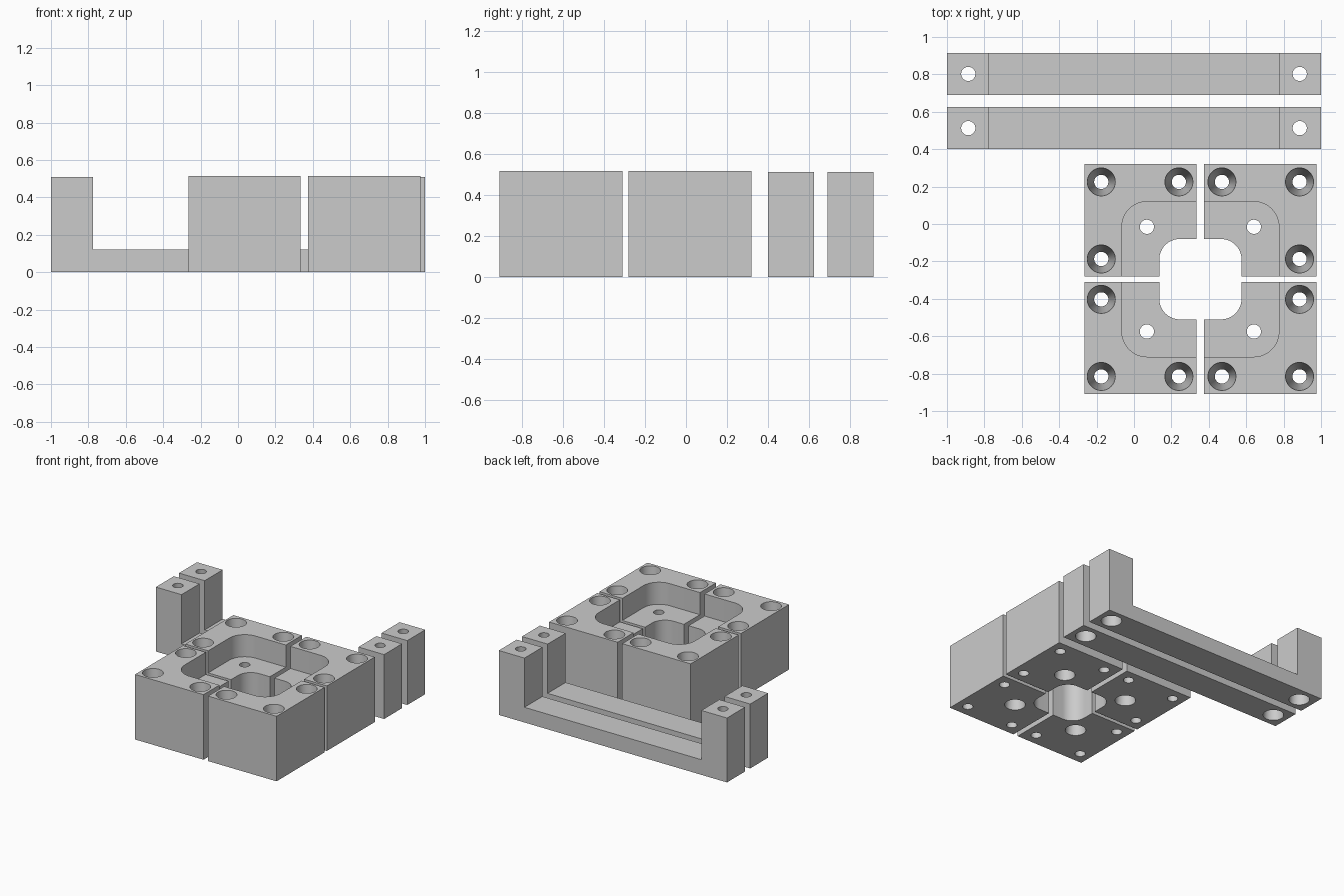
import bpy, bmesh, math
from mathutils import Matrix, Vector

default = bpy.data.objects.get("Cube")
if default:
    bpy.data.objects.remove(default, do_unlink=True)

grey = bpy.data.materials.new("machined grey")
grey.use_nodes = True
grey.diffuse_color = (0.6, 0.6, 0.6, 1)
grey.node_tree.nodes["Principled BSDF"].inputs["Base Color"].default_value = (0.6, 0.6, 0.6, 1)

CX, CY = 0.355, -0.295              # centre of the four-block cluster
HEIGHT, FLOOR = 0.515, 0.34         # block top and pocket floor
WIDE, NARROW = 0.075, 0.038         # ends of the tapered holes


def make(name, bm):
    bmesh.ops.recalc_face_normals(bm, faces=bm.faces)
    mesh = bpy.data.meshes.new(name)
    bm.to_mesh(mesh)
    bm.free()
    mesh.materials.append(grey)
    obj = bpy.data.objects.new(name, mesh)
    bpy.context.collection.objects.link(obj)
    return obj


def prism(name, points, direction):
    """Extrude a closed outline along a direction."""
    bm = bmesh.new()
    face = bm.faces.new([bm.verts.new(p) for p in points])
    out = bmesh.ops.extrude_face_region(bm, geom=[face])
    verts = [v for v in out["geom"] if isinstance(v, bmesh.types.BMVert)]
    bmesh.ops.translate(bm, verts=verts, vec=Vector(direction))
    return make(name, bm)


def rounded_cutter(name, hx, hy, r, z0, z1):
    points = []
    for k, (sx, sy) in enumerate([(1, 1), (-1, 1), (-1, -1), (1, -1)]):
        for i in range(13):
            a = math.pi / 2 * (k + i / 12)
            points.append((CX + sx * (hx - r) + r * math.cos(a),
                           CY + sy * (hy - r) + r * math.sin(a), z0))
    return prism(name, points, (0, 0, z1 - z0))


def tapered_cutter(x, y, z0, z1, r0, r1):
    """Cone frustum running a little past both ends of the hole."""
    over = 0.01
    slope = (r1 - r0) / (z1 - z0)
    bm = bmesh.new()
    bmesh.ops.create_cone(bm, cap_ends=True, segments=40,
                          radius1=r0 - slope * over, radius2=r1 + slope * over,
                          depth=z1 - z0 + 2 * over,
                          matrix=Matrix.Translation((x, y, (z0 + z1) / 2)))
    return make("hole_cutter", bm)


def carve(obj, cutters):
    """Subtract the cutters, bake the result and remove the cutters."""
    for c in cutters:
        c.hide_render = True
        mod = obj.modifiers.new("cut", "BOOLEAN")
        mod.operation, mod.solver, mod.object = "DIFFERENCE", "EXACT", c
    bpy.context.view_layer.update()
    graph = bpy.context.evaluated_depsgraph_get()
    mesh = bpy.data.meshes.new_from_object(obj.evaluated_get(graph))
    obj.modifiers.clear()
    obj.data = mesh
    for c in cutters:
        bpy.data.objects.remove(c, do_unlink=True)
    bpy.ops.object.select_all(action="DESELECT")
    obj.select_set(True)
    bpy.context.view_layer.objects.active = obj
    bpy.ops.object.shade_smooth_by_angle(angle=math.radians(30))


# Four corner blocks around a rounded pocket and a central opening
for sx, side in ((-1, "right"), (1, "left")):
    for sy, end in ((-1, "front"), (1, "back")):
        def at(x, y):
            return CX + sx * x, CY + sy * y
        outline = [(*at(x, y), 0) for x, y in
                   ((0.02, 0.015), (0.62, 0.015), (0.62, 0.615), (0.02, 0.615))]
        block = prism(f"{end}_{side}_block", outline, (0, 0, HEIGHT))
        cutters = [rounded_cutter("pocket_cutter", 0.42, 0.415, 0.135, FLOOR, 0.7),
                   rounded_cutter("opening_cutter", 0.22, 0.215, 0.11, -0.1, 0.6)]
        for x, y in ((0.115, 0.52), (0.53, 0.52), (0.53, 0.108)):
            cutters.append(tapered_cutter(*at(x, y), 0, HEIGHT, NARROW, WIDE))
        cutters.append(tapered_cutter(*at(0.286, 0.28), 0, FLOOR, WIDE, NARROW))
        carve(block, cutters)

# Two U-shaped clamp bars with an upright post at each end
TOP, BASE, INNER = 0.51, 0.12, 0.775
for name, y in (("inner_clamp_bar", 0.4), ("outer_clamp_bar", 0.69)):
    profile = [(-1, 0), (1, 0), (1, TOP), (INNER, TOP), (INNER, BASE),
               (-INNER, BASE), (-INNER, TOP), (-1, TOP)]
    bar = prism(name, [(x, y, z) for x, z in profile], (0, 0.225, 0))
    carve(bar, [tapered_cutter(s * 0.886, y + 0.1125, 0, TOP, WIDE, NARROW)
                for s in (-1, 1)])
